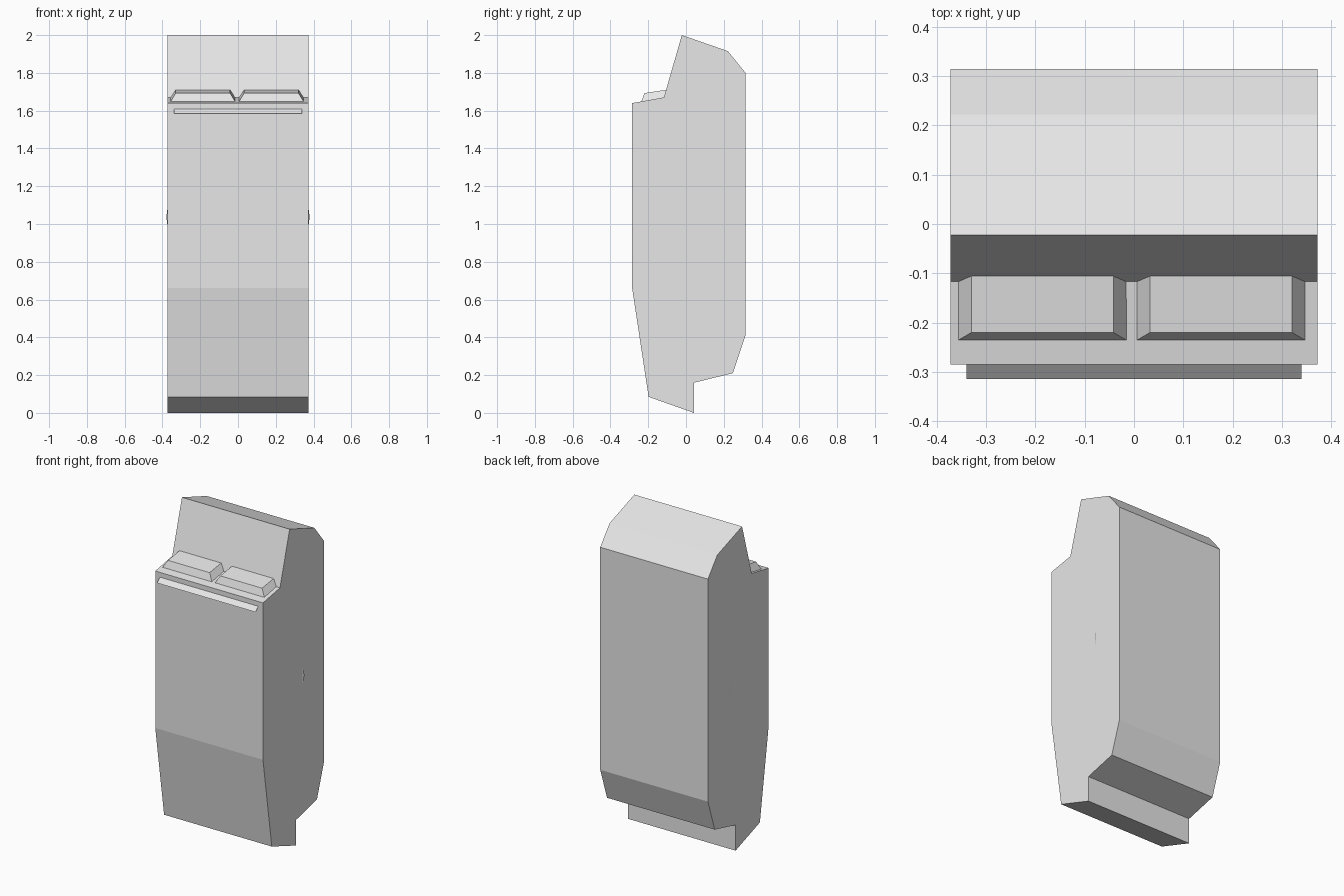
import bpy
import math

cube = bpy.data.objects.get("Cube")
if cube:
    bpy.data.objects.remove(cube, do_unlink=True)

grey = bpy.data.materials.new("light_grey")
grey.use_nodes = True
colour = (0.8, 0.8, 0.8, 1)
grey.diffuse_color = colour
grey.node_tree.nodes["Principled BSDF"].inputs["Base Color"].default_value = colour

HALF = 0.372


def make(name, verts, faces):
    mesh = bpy.data.meshes.new(name)
    mesh.from_pydata(verts, [], faces)
    mesh.materials.append(grey)
    obj = bpy.data.objects.new(name, mesh)
    bpy.context.collection.objects.link(obj)
    return obj


def loft(name, ring_a, ring_b):
    """Closed solid between two matching rings of points."""
    n = len(ring_a)
    faces = [tuple(reversed(range(n))), tuple(range(n, 2 * n))]
    faces += [(i, (i + 1) % n, n + (i + 1) % n, n + i) for i in range(n)]
    return make(name, ring_a + ring_b, faces)


# Cabinet: side profile (y, z) extruded across the width
profile = [(-0.198, 0.085), (0.042, 0), (0.042, 0.16), (0.248, 0.21),
           (0.315, 0.41), (0.315, 1.80), (0.222, 1.915), (-0.022, 2.0),
           (-0.117, 1.67), (-0.285, 1.64), (-0.285, 0.66)]
loft("cabinet", [(-HALF, y, z) for y, z in profile],
     [(HALF, y, z) for y, z in profile])


# Bevelled blocks on the shelf
def ring(cx, half, front, back):
    return [(cx - half, *front), (cx + half, *front),
            (cx + half, *back), (cx - half, *back)]


for name, cx in (("right_block", -0.186), ("left_block", 0.1765)):
    loft(name, ring(cx, 0.171, (-0.236, 1.648), (-0.116, 1.669)),
         ring(cx, 0.144, (-0.22, 1.693), (-0.106, 1.71)))

# Thin sloping ledge below the shelf
make("front_ledge", [(-0.34, -0.314, 1.585), (0.34, -0.314, 1.585),
                     (0.34, -0.285, 1.61), (-0.34, -0.285, 1.61)], [(0, 1, 2, 3)])

# Slim curved tabs on the two sides
STEPS = 8
for name, side in (("right_tab", -1), ("left_tab", 1)):
    verts = [(side * HALF, 0.1, 0.985), (side * HALF, 0.1, 1.09)]
    for i in range(STEPS + 1):
        t = i / STEPS
        bulge = math.sin(math.pi * t)
        verts.append((side * (HALF + 0.006 * bulge), 0.1 + 0.015 * bulge,
                      1.09 - 0.105 * t))
    face = tuple(range(2, STEPS + 3))
    make(name, verts, [face if side < 0 else face[::-1]])
